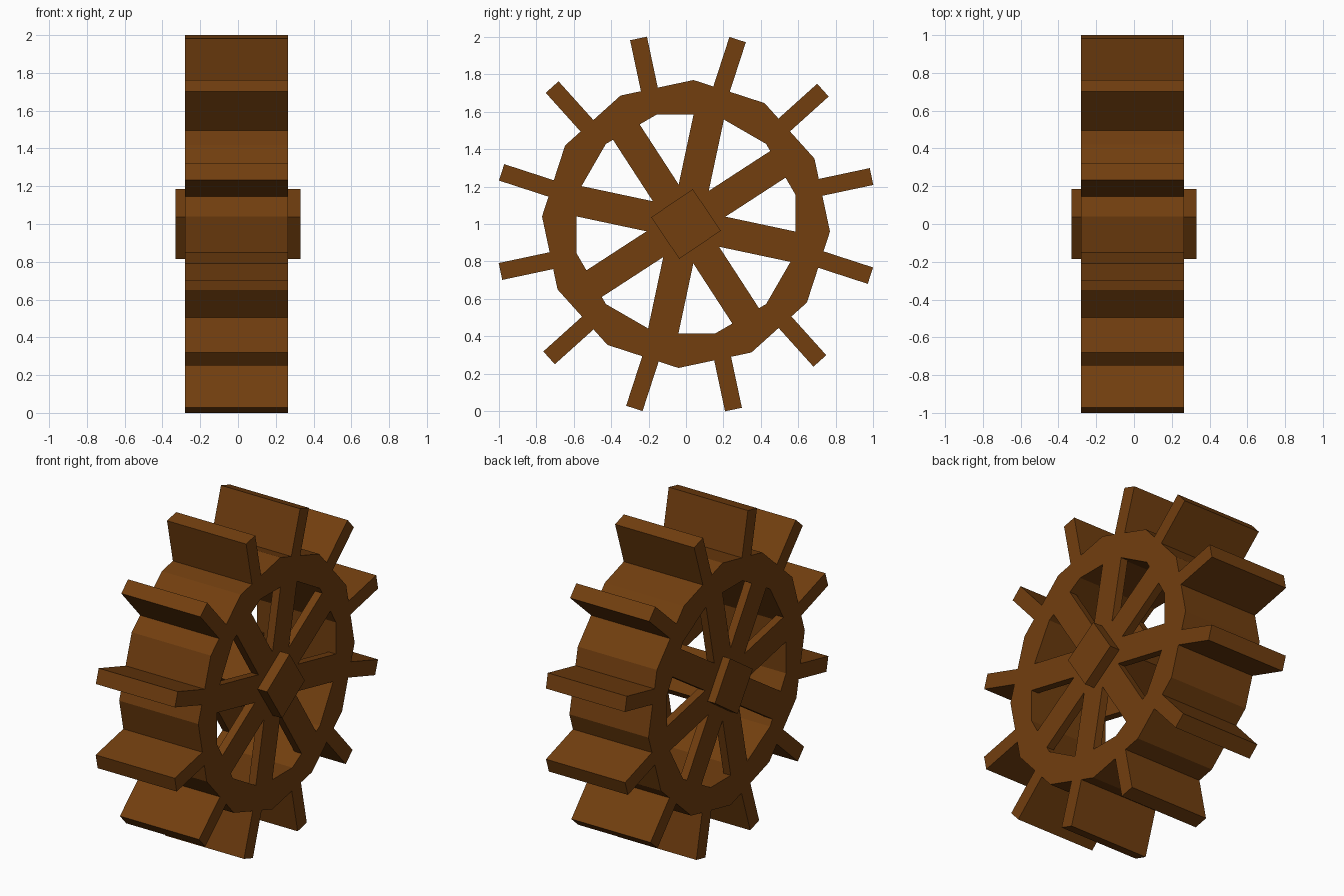
import bpy, bmesh, math
from mathutils import Matrix

if "Cube" in bpy.data.objects:
    bpy.data.objects.remove(bpy.data.objects["Cube"])

X0, X1 = -0.28, 0.265      # wheel width along the axle
CZ = 1.0                   # axle height

wood = bpy.data.materials.new("dark_brown_wood")
wood.diffuse_color = (0.168, 0.049, 0.0047, 1)
wood.use_nodes = True
wood.node_tree.nodes["Principled BSDF"].inputs["Base Color"].default_value = wood.diffuse_color


def finish(bm, name):
    bmesh.ops.recalc_face_normals(bm, faces=bm.faces)
    me = bpy.data.meshes.new(name)
    bm.to_mesh(me)
    bm.free()
    me.materials.append(wood)
    ob = bpy.data.objects.new(name, me)
    ob.location = (0, 0, CZ)
    bpy.context.collection.objects.link(ob)
    return ob


def bar(bm, angle, xs, rs, ts):
    """Box spanning x range xs, radial range rs and sideways range ts."""
    mid = [(a + b) / 2 for a, b in (xs, rs, ts)]
    size = [b - a for a, b in (xs, rs, ts)]
    m = (Matrix.Rotation(math.radians(angle), 4, 'X')
         @ Matrix.Translation(mid) @ Matrix.Diagonal((*size, 1)))
    bmesh.ops.create_cube(bm, size=1, matrix=m)


# Rim: twelve-sided outside, twelve-sided hole turned against it
def ring(bm, x, r, start):
    return [bm.verts.new((x, r * math.cos(math.radians(start + 30 * i)),
                          r * math.sin(math.radians(start + 30 * i)))) for i in range(12)]


bm = bmesh.new()
loops = [ring(bm, X0, 0.77, -3), ring(bm, X1, 0.77, -3),
         ring(bm, X1, 0.605, -15), ring(bm, X0, 0.605, -15)]
for k in range(4):
    a, b = loops[k], loops[(k + 1) % 4]
    for i in range(12):
        j = (i + 1) % 12
        bm.faces.new((a[i], a[j], b[j], b[i]))
finish(bm, "rim")

# Paddles: one per rim face, set to one side of the radius
bm = bmesh.new()
for i in range(12):
    bar(bm, 12 + 30 * i, (X0, X1), (0.70, 1.022), (-0.004, 0.088))
finish(bm, "paddles")

# Spokes: four crossing bars on each side of the wheel
for name, xs in (("right_spokes", (X1 - 0.05, X1)), ("left_spokes", (X0, X0 + 0.05))):
    bm = bmesh.new()
    for i in range(4):
        bar(bm, 33 + 45 * i, xs, (-0.62, 0.62), (-0.082, 0.082))
    finish(bm, name)

# Square axle
bm = bmesh.new()
bar(bm, 34, (-0.33, 0.33), (-0.134, 0.134), (-0.134, 0.134))
finish(bm, "axle")
